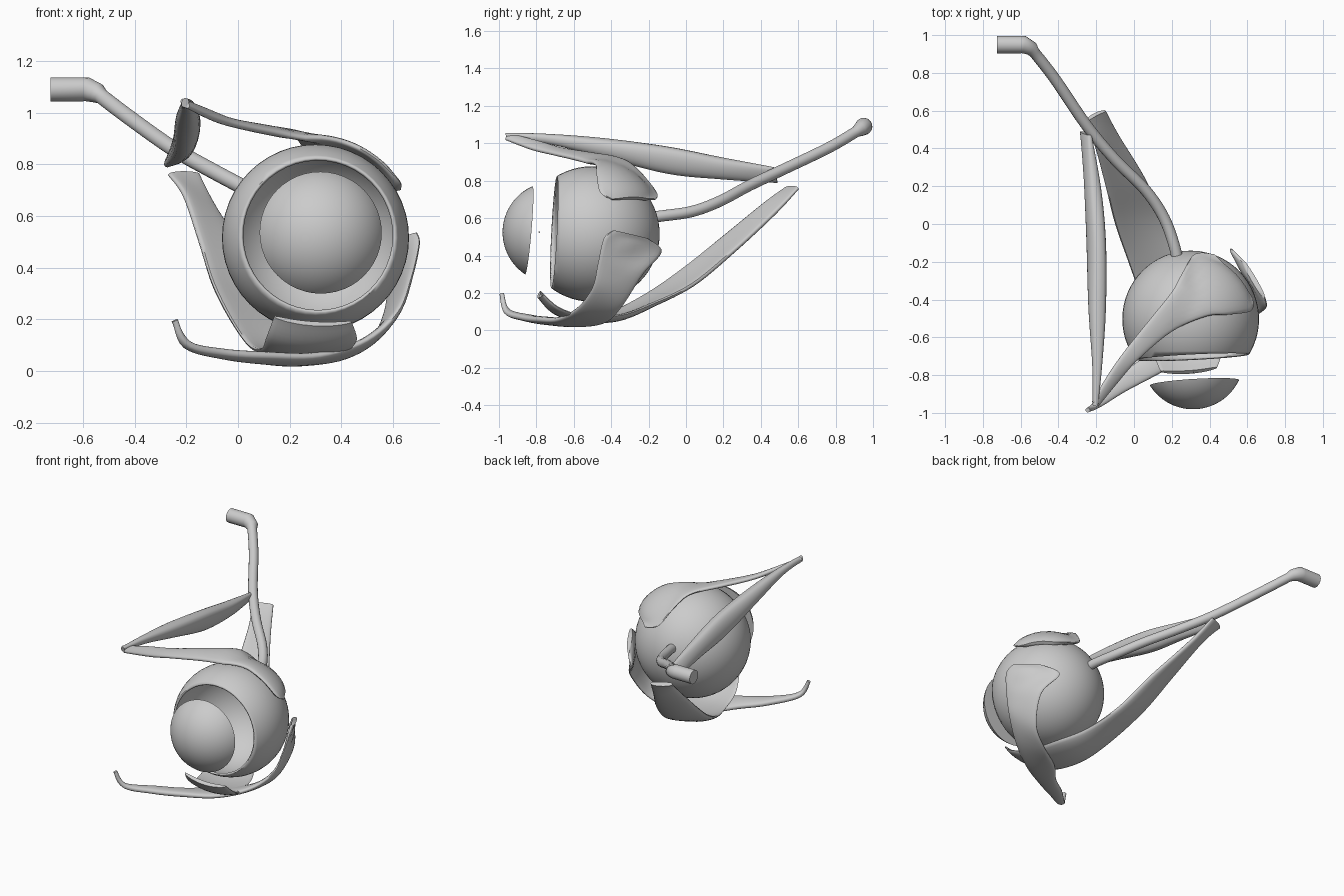
import bpy, bmesh, math
from mathutils import Vector, Matrix

cube = bpy.data.objects.get("Cube")
if cube:
    bpy.data.objects.remove(cube, do_unlink=True)

EYE = Vector((.3, -.503, .515))
RADIUS = .362

grey = bpy.data.materials.new("light_grey")
grey.use_nodes = True
colour = (.6, .6, .6, 1)
grey.diffuse_color = colour
grey.node_tree.nodes["Principled BSDF"].inputs["Base Color"].default_value = colour


def finish(obj, angle=50):
    """Colour and smooth one part."""
    obj.data.materials.clear()
    obj.data.materials.append(grey)
    bpy.ops.object.select_all(action="DESELECT")
    obj.select_set(True)
    bpy.context.view_layer.objects.active = obj
    bpy.ops.object.shade_smooth_by_angle(angle=math.radians(angle))


def mesh_object(name, bm):
    bmesh.ops.recalc_face_normals(bm, faces=bm.faces)
    mesh = bpy.data.meshes.new(name)
    bm.to_mesh(mesh)
    bm.free()
    obj = bpy.data.objects.new(name, mesh)
    bpy.context.collection.objects.link(obj)
    return obj


def spline(points, steps):
    """Smooth path through the given points."""
    padded = [points[0]] + points + [points[-1]]
    path = []
    for a, b, c, d in zip(padded, padded[1:], padded[2:], padded[3:]):
        for i in range(steps):
            t = i / steps
            path.append(b + (c - a) * t / 2
                        + (a * 2 - b * 5 + c * 4 - d) * t * t / 2
                        + (b * 3 - a - c * 3 + d) * t ** 3 / 2)
    return path + [points[-1]]


def strap(name, edge_a, edge_b, thickness, sag=0, steps=6, sides=24):
    """Loft a flat muscle between two edges, wrapping it over the eyeball."""
    left = spline([Vector(p) for p in edge_a], steps)
    right = spline([Vector(p) for p in edge_b], steps)
    middle = [(a + b) / 2 for a, b in zip(left, right)]
    last = len(middle) - 1
    depths = spline([Vector((t, 0, 0)) for t in thickness], last // (len(thickness) - 1))
    bm = bmesh.new()
    rings = []
    for i, centre in enumerate(middle):
        across = (right[i] - left[i]) / 2
        along = middle[min(i + 1, last)] - middle[max(i - 1, 0)]
        flat_normal = along.cross(across).normalized()
        depth = depths[min(i, len(depths) - 1)].x
        ring = []
        for k in range(sides):
            turn = math.tau * k / sides
            s = math.cos(turn)
            point = centre + across * s
            out = (point - EYE).normalized()
            point += out * sag * across.length * (1 - s * s)
            normal = flat_normal
            clear = RADIUS + depth + .006
            if (point - EYE).length < clear + .03:
                normal = out if out.dot(flat_normal) > 0 else -out
            if (point - EYE).length < clear:
                point = EYE + out * clear
            lift = math.copysign(abs(math.sin(turn)) ** .7, math.sin(turn))
            ring.append(bm.verts.new(point + normal * depth * lift))
        rings.append(ring)
    for r, q in zip(rings, rings[1:]):
        for k in range(sides):
            n = (k + 1) % sides
            bm.faces.new((r[k], r[n], q[n], q[k]))
    bm.faces.new(rings[0])
    bm.faces.new(rings[-1])
    finish(mesh_object(name, bm))


# Hollow eyeball, open at the front
bm = bmesh.new()
bmesh.ops.create_uvsphere(bm, u_segments=48, v_segments=32, radius=RADIUS,
                          matrix=Matrix.Translation(EYE) @ Matrix.Rotation(math.pi / 2, 4, "X"))
bmesh.ops.bisect_plane(bm, geom=bm.verts[:] + bm.edges[:] + bm.faces[:],
                       plane_co=(.32, -.705, .52), plane_no=(.05, -1, .05), clear_outer=True)
eyeball = mesh_object("eyeball", bm)
shell = eyeball.modifiers.new("wall", "SOLIDIFY")
shell.thickness = .012
finish(eyeball, 40)

# Domed lens floating in front of the opening
bm = bmesh.new()
rim, height = .237, .14
ball = (rim ** 2 + height ** 2) / (2 * height)
bmesh.ops.create_uvsphere(bm, u_segments=48, v_segments=48, radius=ball)
cut = bmesh.ops.bisect_plane(bm, geom=bm.verts[:] + bm.edges[:] + bm.faces[:],
                             plane_co=(0, 0, ball - height), plane_no=(0, 0, 1), clear_inner=True)
bmesh.ops.holes_fill(bm, edges=[e for e in bm.edges if e.is_boundary])
bmesh.ops.translate(bm, verts=bm.verts, vec=(0, 0, height - ball))
facing = Vector((.06, -1, .085)).to_track_quat("Z", "Y").to_matrix().to_4x4()
bmesh.ops.transform(bm, verts=bm.verts, matrix=Matrix.Translation((.32, -.84, .535)) @ facing)
finish(mesh_object("lens", bm), 40)

# Tiny bead between the lens and the eyeball
bm = bmesh.new()
bmesh.ops.create_icosphere(bm, subdivisions=2, radius=.004,
                           matrix=Matrix.Translation((.315, -.785, .525)))
finish(mesh_object("centre_bead", bm))

# Optic nerve: a tube with a thicker, bent end
curve = bpy.data.curves.new("optic_nerve", "CURVE")
curve.dimensions = "3D"
curve.bevel_depth = .03
curve.bevel_resolution = 6
curve.use_fill_caps = True
path = [Vector(p) for p in ((.24, -.27, .59), (.22, -.14, .61), (.16, .03, .635), (.06, .18, .69),
                            (-.1, .34, .775), (-.25, .52, .86), (-.42, .77, .98), (-.545, .93, 1.075))]
path = spline(path, 5) + [Vector((x, .95, 1.09)) for x in (-.585, -.6, -.725)]
line = curve.splines.new("POLY")
line.points.add(len(path) - 1)
for i, (point, p) in enumerate(zip(line.points, path)):
    point.co = (*p, 1)
    point.radius = 1.55 if i > len(path) - 4 else 1.3 if i == len(path) - 4 else 1
nerve = bpy.data.objects.new("optic_nerve", curve)
bpy.context.collection.objects.link(nerve)
bpy.ops.object.select_all(action="DESELECT")
nerve.select_set(True)
bpy.context.view_layer.objects.active = nerve
bpy.ops.object.convert(target="MESH")
finish(bpy.context.view_layer.objects.active)

# Upper oblique tendon fanning over the eyeball
strap("upper_oblique_tendon",
      [(-.19, -.965, 1.02), (-.08, -.83, .97), (.02, -.72, .945), (.2, -.57, .91),
       (.38, -.49, .88), (.5, -.48, .84), (.62, -.46, .74), (.63, -.4, .7)],
      [(-.22, -.94, 1.05), (-.13, -.79, 1.01), (-.04, -.66, .97), (.08, -.51, .945),
       (.2, -.36, .92), (.25, -.27, .87), (.32, -.16, .74), (.42, -.16, .7)],
      (.012, .016, .016, .018, .018, .018, .018, .012))

# Upper oblique belly running back from the turning point
strap("upper_oblique_belly",
      [(-.2, -.965, 1.055), (-.19, -.75, 1.05), (-.18, -.45, 1.025), (-.18, -.1, .98),
       (-.2, .2, .92), (-.23, .47, .87)],
      [(-.21, -.955, 1.02), (-.2, -.75, 1), (-.21, -.45, .93), (-.22, -.1, .84),
       (-.24, .2, .81), (-.28, .49, .79)],
      (.014, .026, .045, .048, .04, .018))

# Lower rectus running from behind to under the opening
strap("lower_rectus",
      [(-.27, .53, .76), (-.21, .42, .68), (-.15, .2, .5), (-.1, 0, .34), (-.03, -.2, .2),
       (.04, -.4, .1), (.09, -.57, .085), (.11, -.7, .13), (.14, -.78, .21)],
      [(-.15, .6, .76), (-.08, .47, .62), (.06, .24, .41), (.15, .03, .24), (.24, -.18, .14),
       (.36, -.35, .08), (.42, -.55, .08), (.46, -.68, .12), (.44, -.76, .19)],
      (.014, .02, .022, .022, .02, .018, .016, .015, .012), sag=.15)

# Lower oblique wrapping under and around the side
strap("lower_oblique",
      [(-.235, -.98, .2), (-.18, -.97, .1), (-.05, -.89, .07), (.12, -.8, .06), (.32, -.69, .06),
       (.5, -.58, .12), (.62, -.5, .23), (.67, -.47, .36), (.7, -.44, .49), (.69, -.39, .535)],
      [(-.255, -.99, .19), (-.21, -.94, .1), (-.06, -.79, .06), (.08, -.68, .04), (.22, -.53, .03),
       (.4, -.42, .05), (.53, -.34, .13), (.58, -.23, .3), (.51, -.13, .42), (.58, -.2, .49)],
      (.012, .016, .02, .022, .022, .02, .018, .018, .018, .014))
